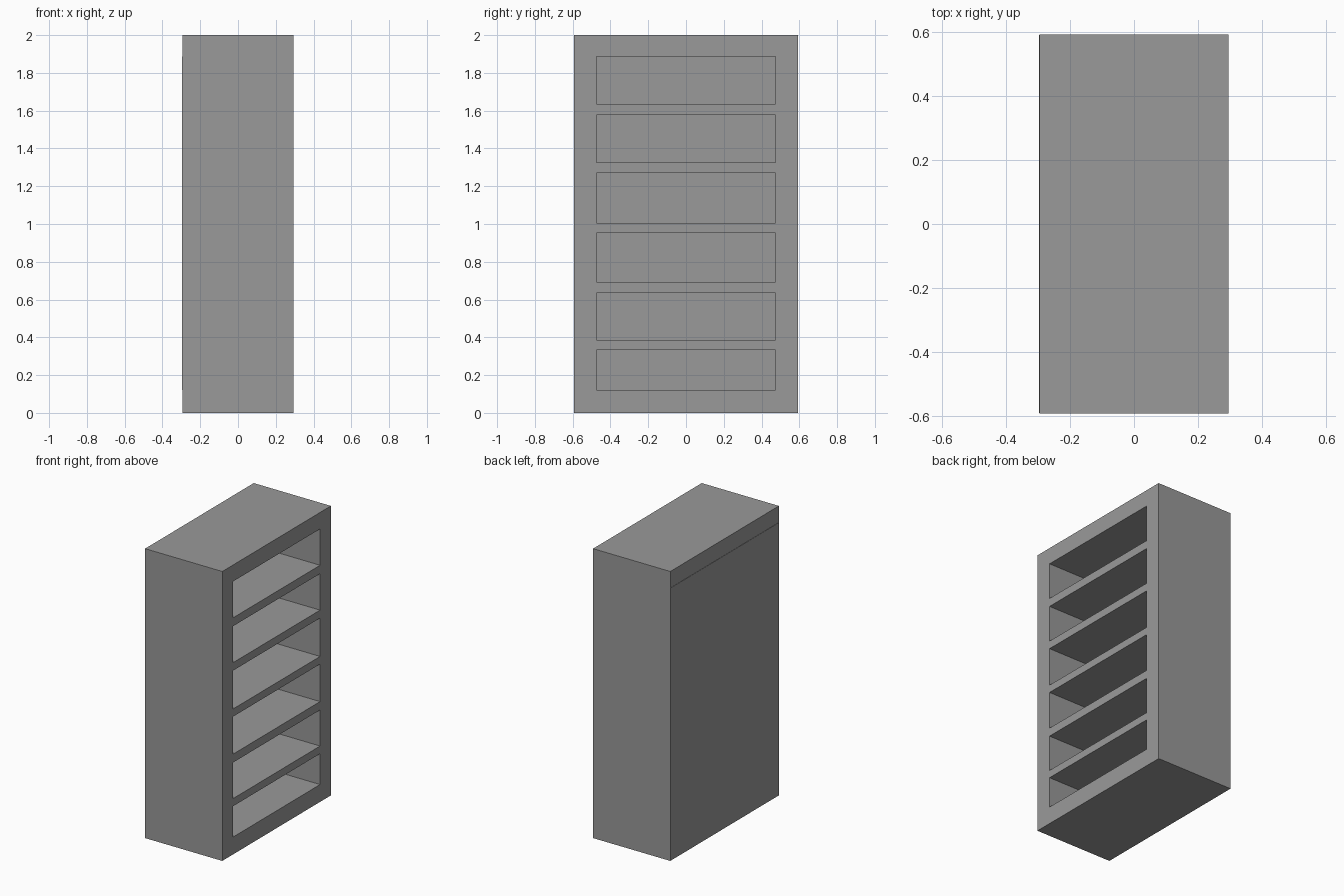
import bpy

default = bpy.data.objects.get("Cube")
if default:
    bpy.data.objects.remove(default, do_unlink=True)

grey = bpy.data.materials.new("matte grey")
grey.use_nodes = True
grey.diffuse_color = (0.32, 0.32, 0.32, 1)
grey.node_tree.nodes["Principled BSDF"].inputs["Base Color"].default_value = grey.diffuse_color


def box(name, x, y, z):
    """Box spanning the given (low, high) ranges."""
    spans = (x, y, z)
    bpy.ops.mesh.primitive_cube_add(size=1, location=[(a + b) / 2 for a, b in spans])
    obj = bpy.context.object
    obj.name = name
    obj.scale = [b - a for a, b in spans]
    bpy.ops.object.transform_apply(location=False, rotation=False, scale=True)
    obj.data.materials.append(grey)
    return obj


DEPTH, WIDTH, HEIGHT = 0.295, 0.593, 2.0
INNER = 0.475            # half width of the openings
LOW, HIGH = 0.12, 1.886  # bottom and top of the shelf space
BACK = -0.24             # inner face of the back panel

# Top and base slabs
box("base", (-DEPTH, DEPTH), (-WIDTH, WIDTH), (0, LOW))
box("top", (-DEPTH, DEPTH), (-WIDTH, WIDTH), (HIGH, HEIGHT))

# Side walls
for name, y in (("right_side", (-WIDTH, -INNER)), ("left_side", (INNER, WIDTH))):
    box(name, (-DEPTH, DEPTH), y, (LOW, HIGH))

# Back panel, standing slightly proud
box("back_panel", (-DEPTH - 0.002, BACK), (-WIDTH + 0.001, WIDTH - 0.001), (LOW, HIGH))

# Shelves: underside and upper face heights
shelves = [(0.333, 0.386), (0.635, 0.693), (0.952, 1.005), (1.27, 1.325), (1.577, 1.635)]
for i, z in enumerate(shelves, 1):
    box(f"shelf_{i}", (BACK, DEPTH), (-INNER, INNER), z)
